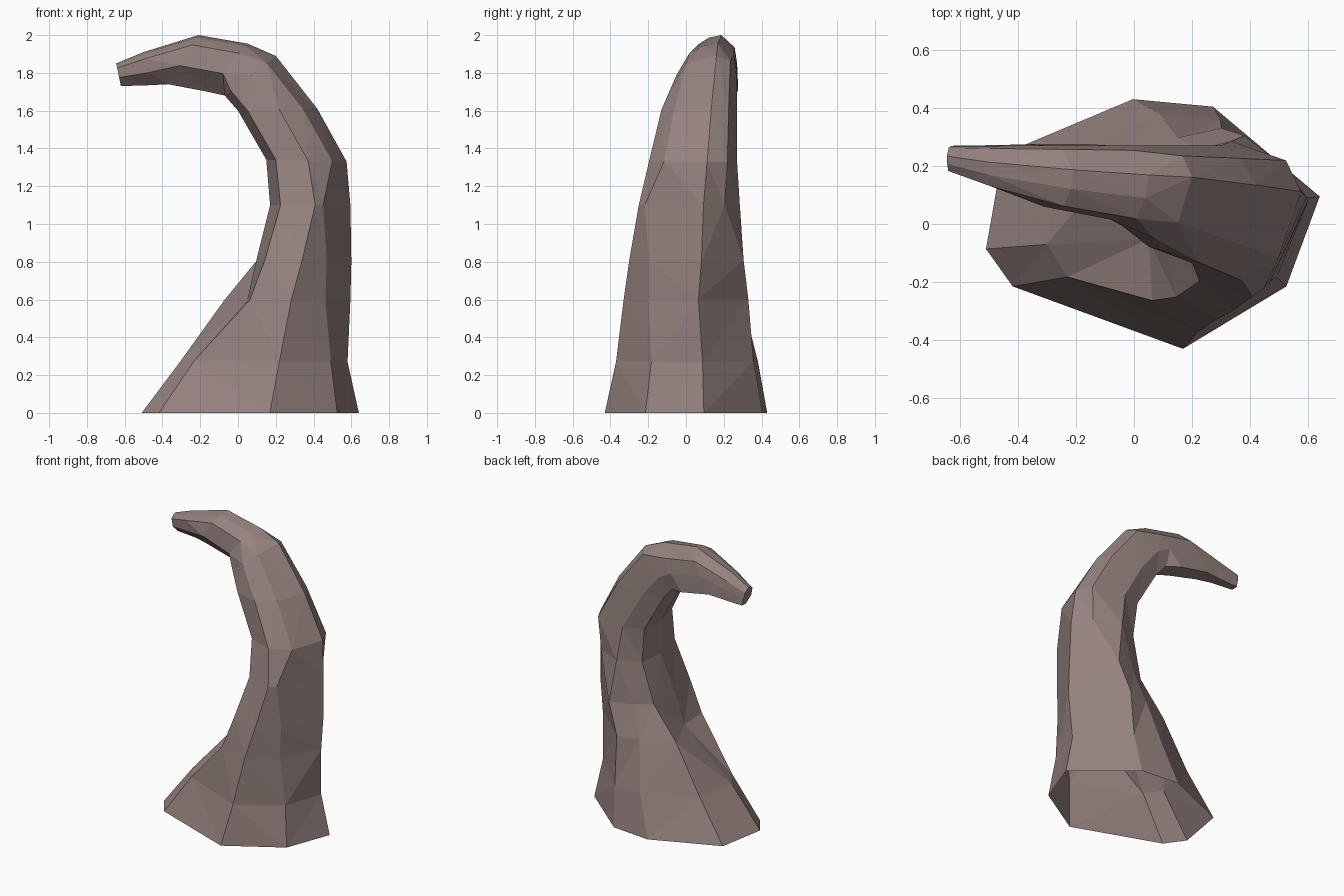
import bpy
import bmesh
from mathutils import Vector

# Remove the default cube only
default_cube = bpy.data.objects.get("Cube")
if default_cube:
    bpy.data.objects.remove(default_cube, do_unlink=True)

# One warm grey-brown stone colour
stone = bpy.data.materials.new("warm_grey_stone")
stone.use_nodes = True
stone_colour = (0.30, 0.225, 0.21, 1)
stone.diffuse_color = stone_colour
shader = next(n for n in stone.node_tree.nodes if n.type == "BSDF_PRINCIPLED")
shader.inputs["Base Color"].default_value = stone_colour
shader.inputs["Roughness"].default_value = 0.9

# Eight-sided cross-sections, as fractions (inner to outer, front to back).
# Corner order: outer, back right, back, back left, inner, front left, front ridge, front right
foot_section = [(1, .61), (.68, .97), (.44, 1), (.05, .78),
                (0, .4), (.08, .25), (.59, 0), (.9, .25)]
# The inner corner sinks into a groove here
groove_section = [(1, .6), (.56, 1), (.33, .95), (0, .81),
                  (.18, .42), (.2, .1), (.53, 0), (.8, .2)]
shin_section = [(1, .63), (.56, 1), (.24, .92), (.02, .82),
                (0, .46), (.09, .08), (.48, 0), (.74, .17)]
neck_section = [(1, .64), (.8, .85), (.39, 1), (.04, .87),
                (0, .53), (.13, .1), (.56, 0), (.66, .06)]
bend_section = [(1, .66), (.88, .89), (.35, 1), (.03, .91),
                (0, .54), (.12, .13), (.52, 0), (.82, .17)]
beak_section = [(1, .6), (.75, .92), (.42, .98), (.01, 1),
                (0, .5), (.38, .02), (.8, .03), (.95, .3)]

# Stations up the spire: inner (x, z), outer (x, z), (front y, back y), section
stations = [
    ((-.51, 0), (.64, 0), (-.43, .43), foot_section),
    ((-.3, .28), (.58, .27), (-.37, .38), foot_section),
    ((-.07, .6), (.595, .6), (-.33, .33), groove_section),
    ((.1, .82), (.6, .8), (-.3, .305), shin_section),
    ((.17, 1.1), (.595, 1.1), (-.25, .285), neck_section),
    ((.15, 1.34), (.575, 1.33), (-.195, .27), bend_section),
    ((0, 1.6), (.42, 1.61), (-.13, .27), bend_section),
    ((-.07, 1.68), (.2, 1.89), (-.05, .27), bend_section),
    ((-.16, 1.7), (.05, 1.955), (.01, .275), beak_section),
    ((-.37, 1.74), (-.21, 2), (.055, .275), beak_section),
    ((-.46, 1.735), (-.5, 1.91), (.125, .272), beak_section),
    ((-.62, 1.73), (-.645, 1.85), (.18, .27), beak_section),
]


def make_ring(bm, inner, outer, depth, section):
    """Stretch a section between the inner and outer edge of the curve."""
    start = Vector((inner[0], depth[0], inner[1]))
    across = Vector((outer[0] - inner[0], 0, outer[1] - inner[1]))
    back = Vector((0, depth[1] - depth[0], 0))
    return [bm.verts.new(start + across * u + back * v) for u, v in section]


def bridge(bm, lower, upper):
    """Join two rings with flat triangles, giving a chipped-stone look."""
    count = len(lower)
    for i in range(count):
        j = (i + 1) % count
        a, b, c, d = lower[i], lower[j], upper[j], upper[i]
        # Split along the shorter diagonal
        if (a.co - c.co).length < (b.co - d.co).length:
            bm.faces.new((a, b, c))
            bm.faces.new((a, c, d))
        else:
            bm.faces.new((a, b, d))
            bm.faces.new((b, c, d))


# Loft the curved rock spire, open underneath and closed at the tip
bm = bmesh.new()
rings = [make_ring(bm, *station) for station in stations]
for lower, upper in zip(rings, rings[1:]):
    bridge(bm, lower, upper)
bm.faces.new(rings[-1])
bmesh.ops.recalc_face_normals(bm, faces=bm.faces)

mesh = bpy.data.meshes.new("curved_rock_spire")
bm.to_mesh(mesh)
bm.free()
mesh.materials.append(stone)
spire = bpy.data.objects.new("curved_rock_spire", mesh)
bpy.context.collection.objects.link(spire)
